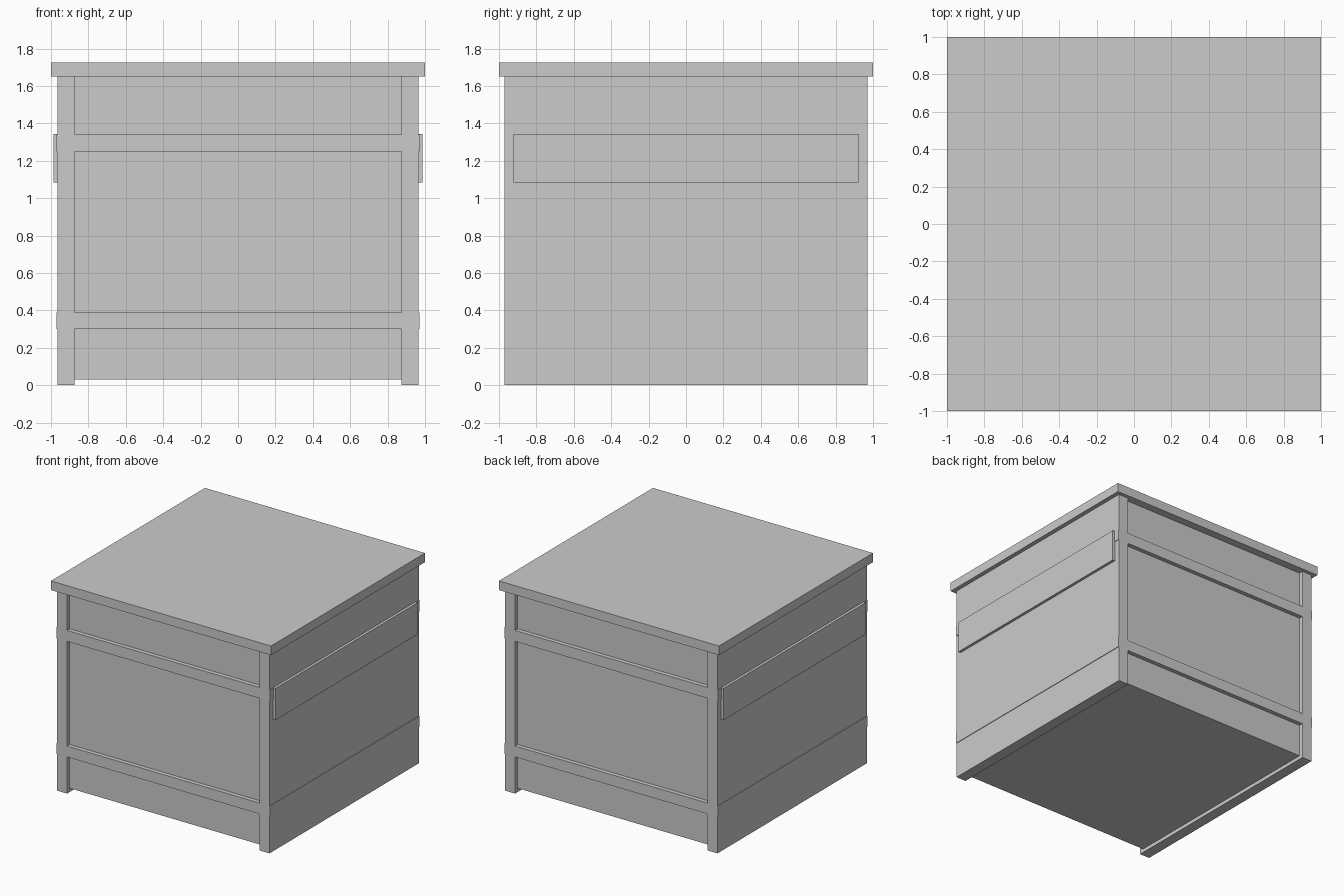
import bpy
import bmesh

if "Cube" in bpy.data.objects:
    bpy.data.objects.remove(bpy.data.objects["Cube"])


def box(name, x, y, z):
    """Add a box from its (min, max) range on each axis."""
    bm = bmesh.new()
    bmesh.ops.create_cube(bm, size=1.0)
    for v in bm.verts:
        v.co = [r[0] if c < 0 else r[1] for c, r in zip(v.co, (x, y, z))]
    mesh = bpy.data.meshes.new(name)
    bm.to_mesh(mesh)
    bm.free()
    obj = bpy.data.objects.new(name, mesh)
    bpy.context.collection.objects.link(obj)
    return obj


def mirror_x(obj):
    mod = obj.modifiers.new("mirror", 'MIRROR')
    mod.use_axis = (True, False, False)


# Overhanging lid
box("lid", (-1, 1), (-1, 1), (1.65, 1.725))

# Recessed body whose front and back show as panels between the rails
box("body_panel", (-0.875, 0.875), (-0.935, 0.935), (0.03, 1.65))

# Side walls that reach the floor
mirror_x(box("side_wall", (0.875, 0.965), (-0.97, 0.97), (0, 1.65)))

# Horizontal rails wrapping the body, slightly proud of the side walls
for name, z in (("lower_rail", 0.30), ("upper_rail", 1.25)):
    box(name, (-0.97, 0.97), (-0.97, 0.97), (z, z + 0.09))

# Flat grip boards on both sides
mirror_x(box("side_grip", (0.96, 0.987), (-0.922, 0.922), (1.083, 1.343)))
